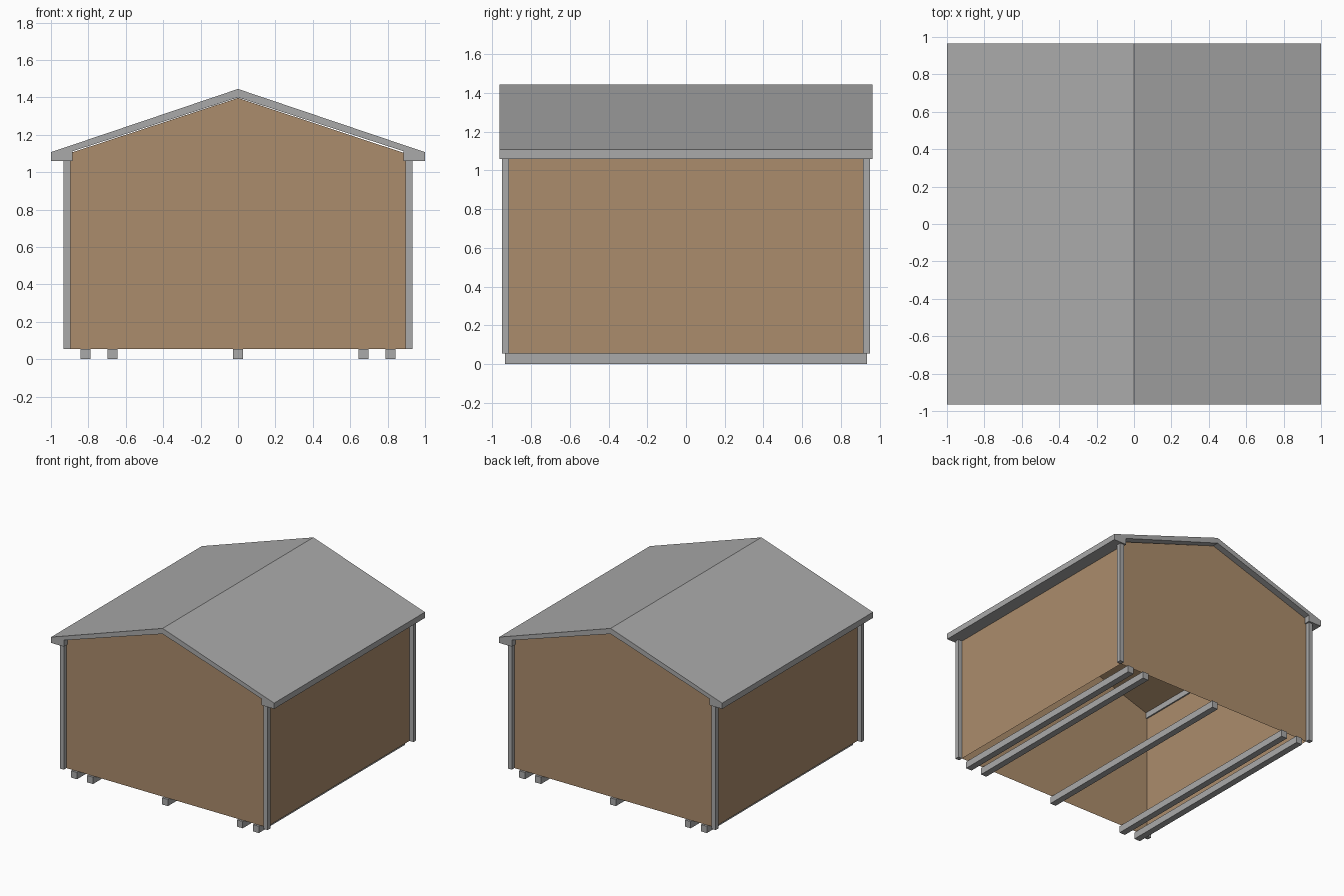
import bpy, bmesh

if "Cube" in bpy.data.objects:
    bpy.data.objects.remove(bpy.data.objects["Cube"])


def material(name, rgb):
    m = bpy.data.materials.new(name)
    m.diffuse_color = (*rgb, 1)
    m.use_nodes = True
    m.node_tree.nodes["Principled BSDF"].inputs["Base Color"].default_value = m.diffuse_color
    return m


GREY = material("grey trim", (0.40, 0.40, 0.40))
BROWN = material("brown siding", (0.41, 0.265, 0.15))


def finish(name, bm, mat):
    bmesh.ops.recalc_face_normals(bm, faces=bm.faces)
    me = bpy.data.meshes.new(name)
    bm.to_mesh(me)
    bm.free()
    me.materials.append(mat)
    ob = bpy.data.objects.new(name, me)
    bpy.context.collection.objects.link(ob)
    return ob


def prism(name, profile, y0, y1, mat, open_bottom=False):
    """Extrude an x-z profile along y."""
    bm = bmesh.new()
    face = bm.faces.new([bm.verts.new((x, y0, z)) for x, z in profile])
    ext = bmesh.ops.extrude_face_region(bm, geom=[face], use_keep_orig=True)["geom"]
    for v in ext:
        if isinstance(v, bmesh.types.BMVert):
            v.co.y = y1
    bmesh.ops.recalc_face_normals(bm, faces=bm.faces)
    if open_bottom:
        low = min(z for x, z in profile)
        gone = [f for f in bm.faces if all(abs(v.co.z - low) < 1e-5 for v in f.verts)]
        bmesh.ops.delete(bm, geom=gone, context='FACES_ONLY')
    return finish(name, bm, mat)


def box(name, x0, x1, y0, y1, z0, z1, mat):
    return prism(name, [(x0, z0), (x1, z0), (x1, z1), (x0, z1)], y0, y1, mat)


# Gabled wall shell, open underneath
prism("walls", [(-0.896, 0.055), (0.896, 0.055), (0.896, 1.1),
                (0, 1.397), (-0.896, 1.103)], -0.917, 0.917, BROWN, True)

# Roof with boxed eaves
half = [(0.885, 1.112), (0.885, 1.06), (1.0, 1.06), (1.0, 1.107)]
prism("roof", [(0, 1.40)] + half + [(0, 1.445)]
      + [(-x, z) for x, z in reversed(half)], -0.965, 0.965, GREY)

# Corner posts
for sx, side in ((-1, "left"), (1, "right")):
    for sy, end in ((-1, "front"), (1, "back")):
        xs = sorted((sx * 0.896, sx * 0.932))
        ys = sorted((sy * 0.915, sy * 0.951))
        box(f"corner_post_{end}_{side}", *xs, *ys, 0.055, 1.06, GREY)

# Floor skids
for i, x in enumerate((-0.815, -0.671, 0, 0.671, 0.815)):
    box(f"skid_{i + 1}", x - 0.026, x + 0.026, -0.935, 0.935, 0, 0.055, GREY)
